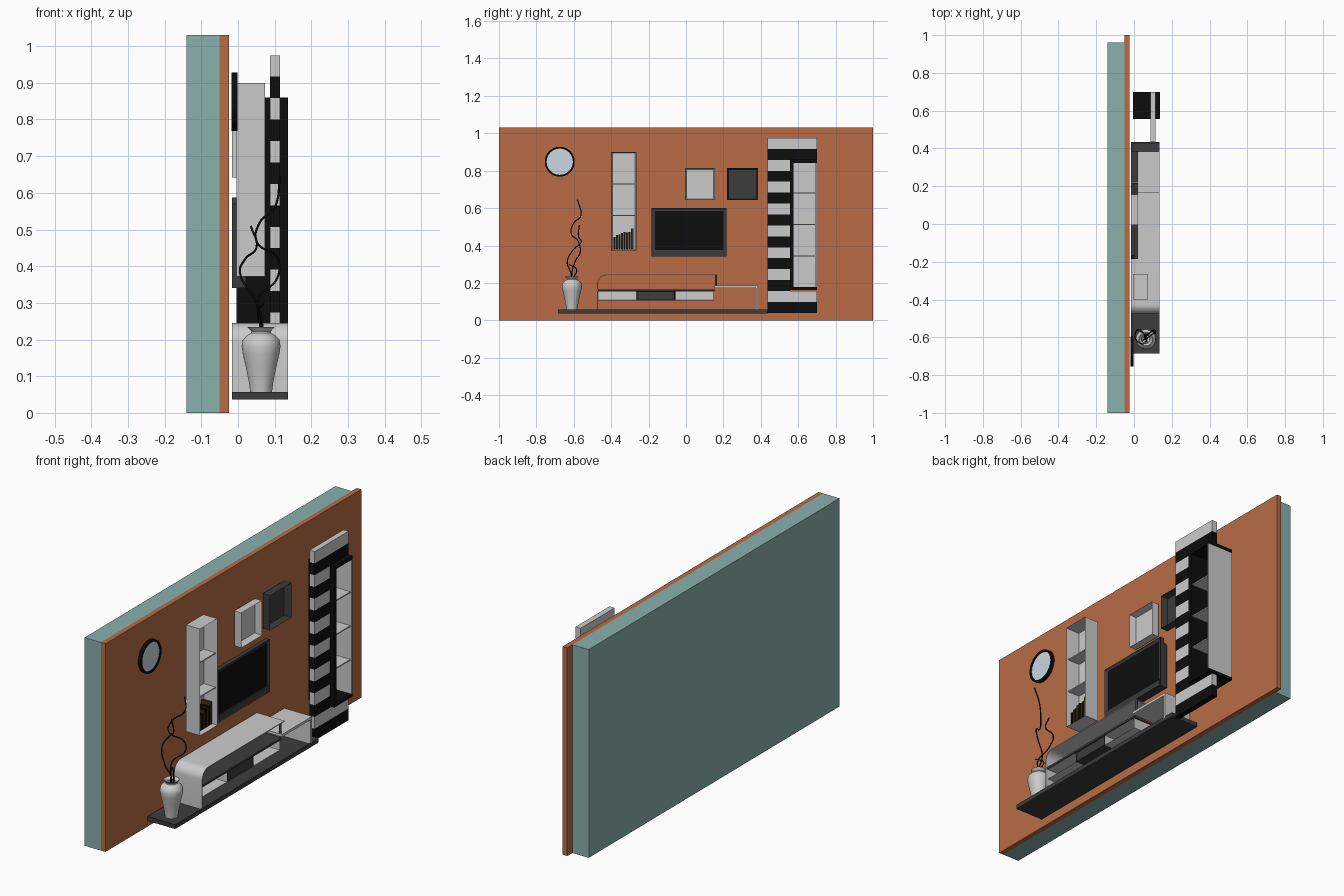
import bpy, bmesh, math, random
from mathutils import Vector

if "Cube" in bpy.data.objects:
    bpy.data.objects.remove(bpy.data.objects["Cube"])

random.seed(3)


def material(name, r, g, b):
    m = bpy.data.materials.new(name)
    m.diffuse_color = (r, g, b, 1)
    m.use_nodes = True
    m.node_tree.nodes["Principled BSDF"].inputs["Base Color"].default_value = m.diffuse_color
    return m


ORANGE = material("terracotta", .48, .15, .06)
TEAL = material("teal", .25, .44, .42)
BLACK = material("black", .004, .004, .004)
DARK = material("charcoal", .045, .045, .045)
LIGHT = material("light_grey", .55, .55, .55)
WHITE = material("off_white", .72, .71, .7)
GLASS = material("pale_glass", .6, .68, .76)
BROWN = material("brown", .05, .03, .01)


def finish(name, bm, mat):
    bmesh.ops.recalc_face_normals(bm, faces=bm.faces[:])
    me = bpy.data.meshes.new(name)
    bm.to_mesh(me)
    bm.free()
    ob = bpy.data.objects.new(name, me)
    bpy.context.collection.objects.link(ob)
    me.materials.append(mat)
    return ob


def cube_bm(x, y, z):
    bm = bmesh.new()
    bmesh.ops.create_cube(bm, size=1)
    for v in bm.verts:
        v.co = Vector([lo + (hi - lo) * (c + .5) for c, (lo, hi) in zip(v.co, (x, y, z))])
    return bm


def box(name, x, y, z, mat):
    return finish(name, cube_bm(x, y, z), mat)


def recessed(name, x, y, z, rim, depth, mat, axis=0):
    """Box whose positive face on the given axis is hollowed out."""
    bm = cube_bm(x, y, z)
    bm.normal_update()
    face = max(bm.faces, key=lambda f: f.normal[axis])
    bmesh.ops.inset_region(bm, faces=[face], thickness=rim)
    for v in face.verts:
        v.co[axis] -= depth
    return finish(name, bm, mat)


def prism(name, pts, x0, x1, mat):
    """Extrude a (y, z) outline along x."""
    bm = bmesh.new()
    face = bm.faces.new([bm.verts.new((x0, a, b)) for a, b in pts])
    ext = bmesh.ops.extrude_face_region(bm, geom=[face])
    for v in ext["geom"]:
        if isinstance(v, bmesh.types.BMVert):
            v.co.x = x1
    return finish(name, bm, mat)


def smooth(ob, angle=40):
    bpy.ops.object.select_all(action='DESELECT')
    ob.select_set(True)
    bpy.context.view_layer.objects.active = ob
    bpy.ops.object.shade_smooth_by_angle(angle=math.radians(angle))


def lathe(name, profile, centre, mat, axis='Z', n=32):
    """Revolve (radius, height) points around the z or x axis."""
    bm = bmesh.new()
    rings = []
    for r, h in profile:
        ring = []
        for i in range(n):
            a = 2 * math.pi * i / n
            c, s = r * math.cos(a), r * math.sin(a)
            p = (c, s, h) if axis == 'Z' else (h, c, s)
            ring.append(bm.verts.new(Vector(p) + Vector(centre)))
        rings.append(ring)
    for a, b in zip(rings, rings[1:]):
        for i in range(n):
            j = (i + 1) % n
            bm.faces.new((a[i], a[j], b[j], b[i]))
    bm.faces.new(rings[0])
    bm.faces.new(rings[-1])
    ob = finish(name, bm, mat)
    smooth(ob)
    return ob


# Wall: thick core with a facing panel
box("wall_core", (-.14, -.05), (-1, .96), (0, 1.03), TEAL)
box("wall_panel", (-.05, -.025), (-1, 1), (0, 1.03), ORANGE)

# Round mirror
lathe("mirror_ring", [(.08, -.018), (.08, -.002), (.07, -.002), (.07, -.01)],
      (0, -.675, .848), BLACK, 'X', 48)
lathe("mirror_glass", [(.07, -.012), (.07, -.007)], (0, -.675, .848), GLASS, 'X', 48)

# Hanging bookcase with two shelves and a row of books
recessed("bookcase", (-.004, .073), (-.4, -.265), (.372, .9), .009, .07, LIGHT)
for z in (.56, .73):
    box("bookcase_shelf", (0, .068), (-.392, -.273), (z - .003, z + .003), LIGHT)
y = -.388
for i in range(8):
    w = .0135
    h = .07 + .035 * i / 7 + random.uniform(-.008, .008)
    box("book", (.004, .055), (y, y + w - .002), (.381, .381 + h), BROWN if i % 2 else BLACK)
    y += w

# Square display frames
recessed("light_display_frame", (-.017, .022), (-.005, .155), (.642, .815), .011, .033, WHITE)
recessed("dark_display_frame", (-.017, .022), (.22, .385), (.642, .815), .011, .033, DARK)

# Television with chamfered back and inset screen
prism("television_back", [(-.185, .34), (.217, .34), (.217, .57), (.2, .587), (-.168, .587), (-.185, .57)],
      -.016, .002, DARK)
recessed("television_frame", (0, .022), (-.185, .217), (.34, .6), .014, .006, DARK)
box("television_screen", (.014, .018), (-.166, .2), (.376, .585), BLACK)
box("television_lower_bezel", (.01, .022), (-.18, .21), (.345, .375), DARK)

# Striped front panel of the tall unit
step = .935 / 16
for i in range(16):
    z = .04 + i * step
    wide = i < 2 or i > 13
    box("stripe", (.087, .115), (.435, .7 if wide else .556), (z, z + step), WHITE if i % 2 else BLACK)

# Tall cabinet behind the striped panel
X = (-.004, .137)
box("cabinet_left_side", X, (.556, .575), (.163, .858), BLACK)
box("cabinet_top", X, (.556, .7), (.842, .86), BLACK)
box("cabinet_bottom", X, (.556, .7), (.163, .178), BLACK)
box("cabinet_right_side", X, (.692, .7), (.178, .842), LIGHT)
box("cabinet_back", (-.004, .004), (.575, .692), (.178, .842), LIGHT)
for z in (.345, .512, .68):
    box("cabinet_shelf", (.004, .13), (.575, .692), (z - .003, z + .003), LIGHT)

# Low plinth tray
B = (-.016, .136)
recessed("plinth", B, (-.685, .435), (.036, .057), .018, .005, DARK, axis=2)

# Bench: thin bent sheet with rounded corner


def bend(o):
    r = .05
    arc = [(-.425 - (r - o) * math.cos(a), .195 + (r - o) * math.sin(a))
           for a in (math.pi / 2 * k / 10 for k in range(11))]
    return [(-.475 + o, .052)] + arc + [(.17, .245 - o)]


smooth(prism("bench_shell", bend(0) + bend(.004)[::-1], *B, LIGHT), 30)

# Floating drawer row under the shell
box("drawer_top_board", (B[0], .13), (-.471, .155), (.156, .166), DARK)
recessed("left_cubby", (B[0], .125), (-.471, -.265), (.105, .156), .004, .1, LIGHT)
recessed("middle_drawer", (B[0], .128), (-.265, -.06), (.105, .156), .004, .004, DARK)
recessed("right_cubby", (B[0], .125), (-.06, .15), (.105, .156), .004, .1, LIGHT)

# Side table joined to the bench, and the small posts between them
prism("side_table", [(.15, .172), (.373, .172), (.373, .052), (.385, .052), (.385, .185), (.15, .185)],
      *B, WHITE)
for x in (.005, .12):
    lathe("bench_post", [(.006, .184), (.006, .242)], (x, .16, 0), DARK, n=16)

# Vase with flared lip
lathe("vase", [(.029, 0), (.033, .03), (.041, .07), (.05, .11), (.053, .13), (.05, .147), (.038, .16),
               (.027, .166), (.026, .17), (.037, .182), (.034, .182), (.023, .17), (.023, .16), (.035, .12),
               (.02, .02)],
      (.063, -.61, .052), LIGHT, n=40)

# Curly twigs
TWIGS = [
    [(.063, -.61, .12), (.06, -.61, .25), (.055, -.595, .31), (.108, -.565, .37), (.108, -.575, .42),
     (.05, -.615, .47), (.06, -.6, .52), (.1, -.562, .56), (.115, -.58, .645)],
    [(.06, -.61, .12), (.065, -.615, .25), (.045, -.635, .31), (.006, -.6, .38), (.02, -.56, .42),
     (.05, -.575, .45), (.035, -.57, .51)],
    [(.066, -.612, .12), (.068, -.6, .23), (.055, -.585, .27), (.07, -.625, .3)],
]
for pts in TWIGS:
    cu = bpy.data.curves.new("twig", 'CURVE')
    cu.dimensions = '3D'
    cu.bevel_depth = .003
    cu.bevel_resolution = 2
    cu.use_fill_caps = True
    sp = cu.splines.new('BEZIER')
    sp.bezier_points.add(len(pts) - 1)
    for bp, p in zip(sp.bezier_points, pts):
        bp.co = p
        bp.handle_left_type = bp.handle_right_type = 'AUTO'
    cu.materials.append(BLACK)
    bpy.context.collection.objects.link(bpy.data.objects.new("twig", cu))
